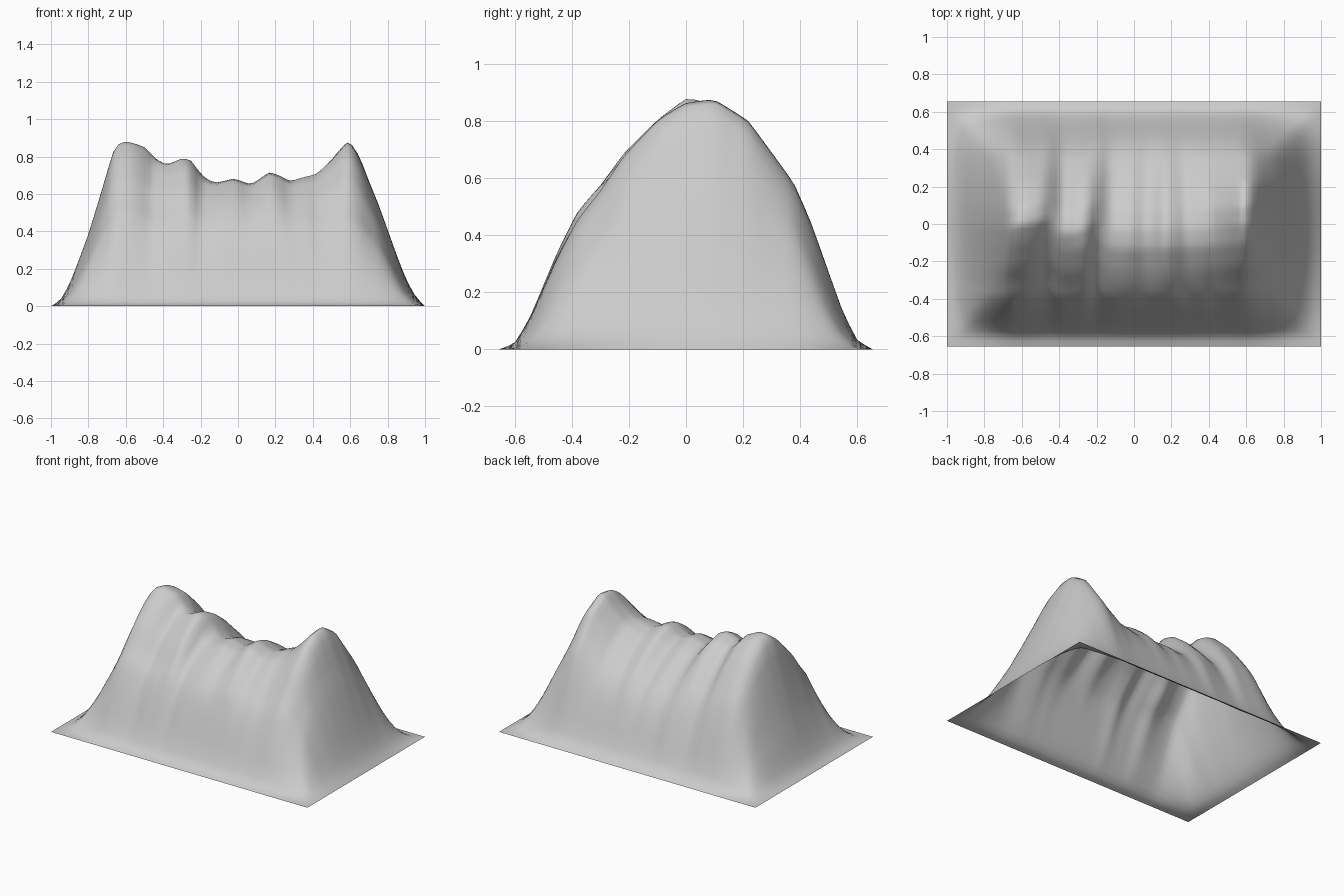
import bpy, bmesh, math

if "Cube" in bpy.data.objects:
    bpy.data.objects.remove(bpy.data.objects["Cube"])

HALF_X, HALF_Y, PEAK = 1.0, 0.655, 0.88
NX, NY = 72, 48

# Ridge height along x, and the same without its bumps
RIDGE = [(-1, 0), (-.95, .03), (-.9, .12), (-.85, .25), (-.8, .385), (-.75, .55),
         (-.7, .72), (-.67, .83), (-.63, .885), (-.58, .885), (-.5, .855), (-.45, .80),
         (-.38, .76), (-.3, .795), (-.25, .785), (-.22, .74), (-.18, .69), (-.12, .66),
         (-.02, .685), (.07, .65), (.17, .72), (.22, .70), (.28, .67), (.35, .695),
         (.42, .715), (.5, .79), (.58, .885), (.62, .86), (.66, .78), (.7, .67),
         (.75, .55), (.8, .41), (.85, .27), (.9, .14), (.95, .05), (1, 0)]
BASE = [(-.6, .88), (-.3, .77), (-.1, .68), (.3, .69), (.45, .75), (.58, .88)]
# Sideways wander of the ridge line
WANDER = [(-1, 0), (-.65, -.02), (-.46, .03), (-.38, -.05), (-.27, -.03), (-.2, .03),
          (-.13, -.03), (0, -.03), (.4, -.02), (.6, 0), (1, 0)]
# Cross-sections from front to back: left peak, middle saddle, right peak
YS = [-.655, -.6, -.55, -.5, -.45, -.38, -.3, -.22, -.1, 0,
      .1, .22, .3, .38, .44, .5, .55, .6, .655]
LEFT = [0, .02, .10, .22, .34, .48, .57, .68, .80, .875,
        .85, .74, .64, .53, .41, .26, .13, .03, 0]
MID = [0, .02, .10, .21, .33, .45, .53, .59, .66, .67,
       .64, .57, .51, .44, .36, .24, .12, .03, 0]
RIGHT = [0, .02, .10, .21, .32, .45, .55, .67, .80, .86,
         .875, .80, .69, .58, .44, .27, .13, .03, 0]


def interp(pairs, t):
    for (a, va), (b, vb) in zip(pairs, pairs[1:]):
        if t <= b:
            return va + (vb - va) * max(0, t - a) / (b - a)
    return pairs[-1][1]


def section(values):
    top = max(values)
    return [(y, v / top) for y, v in zip(YS, values)]


def smooth(t):
    t = min(1, max(0, t))
    return t * t * (3 - 2 * t)


SECTIONS = [section(s) for s in (LEFT, MID, RIGHT)]
LIMIT = [(y, max(a, b)) for y, a, b in zip(YS, LEFT, RIGHT)]


def height(x, y):
    r = interp(RIDGE, x)
    yy = y - interp(WANDER, x) * (1 - (y / HALF_Y) ** 2) ** 2
    wl, wr = smooth((-.05 - x) / .4), smooth((x - .2) / .42)
    sl, sm, sr = (interp(s, yy) for s in SECTIONS)
    s = wl * sl + wr * sr + (1 - wl - wr) * sm
    # Bumps of the ridge fade out down the slopes
    if -.6 < x < .58:
        r = interp(BASE, x) + (r - interp(BASE, x)) * smooth(s * 1.1 - .1)
        h = r * s
    else:
        h = .85 * r * s + .15 * min(r, PEAK * s)
    # Faint folds running down the slopes
    fold = math.sin(41 * x + 3 * y) + .6 * math.sin(67 * x + 1.3)
    h += .018 * fold * s * s * (1 - s) * smooth((.68 - abs(x)) / .15)
    return min(h, interp(LIMIT, y) + .005)


# Open terrain sheet
bm = bmesh.new()
rows = []
for j in range(NY + 1):
    y = HALF_Y * (2 * j / NY - 1)
    row = []
    for i in range(NX + 1):
        x = HALF_X * (2 * i / NX - 1)
        row.append(bm.verts.new((x, y, max(0, height(x, y)))))
    rows.append(row)
for a, b in zip(rows, rows[1:]):
    for i in range(NX):
        bm.faces.new((a[i], a[i + 1], b[i + 1], b[i])).smooth = True

# Soften the surface slightly, keeping the rim in place
inner = [v for v in bm.verts if not v.is_boundary]
bmesh.ops.smooth_vert(bm, verts=inner, factor=.35, use_axis_z=True)
for v in bm.verts:
    if v.is_boundary:
        v.co.z = 0

mesh = bpy.data.meshes.new("mountain_ridge")
bm.to_mesh(mesh)
bm.free()
mountain = bpy.data.objects.new("mountain_ridge", mesh)
bpy.context.collection.objects.link(mountain)

# Single stone grey
grey = bpy.data.materials.new("stone_grey")
grey.diffuse_color = (.6, .6, .6, 1)
grey.use_nodes = True
grey.node_tree.nodes["Principled BSDF"].inputs["Base Color"].default_value = grey.diffuse_color
mesh.materials.append(grey)
